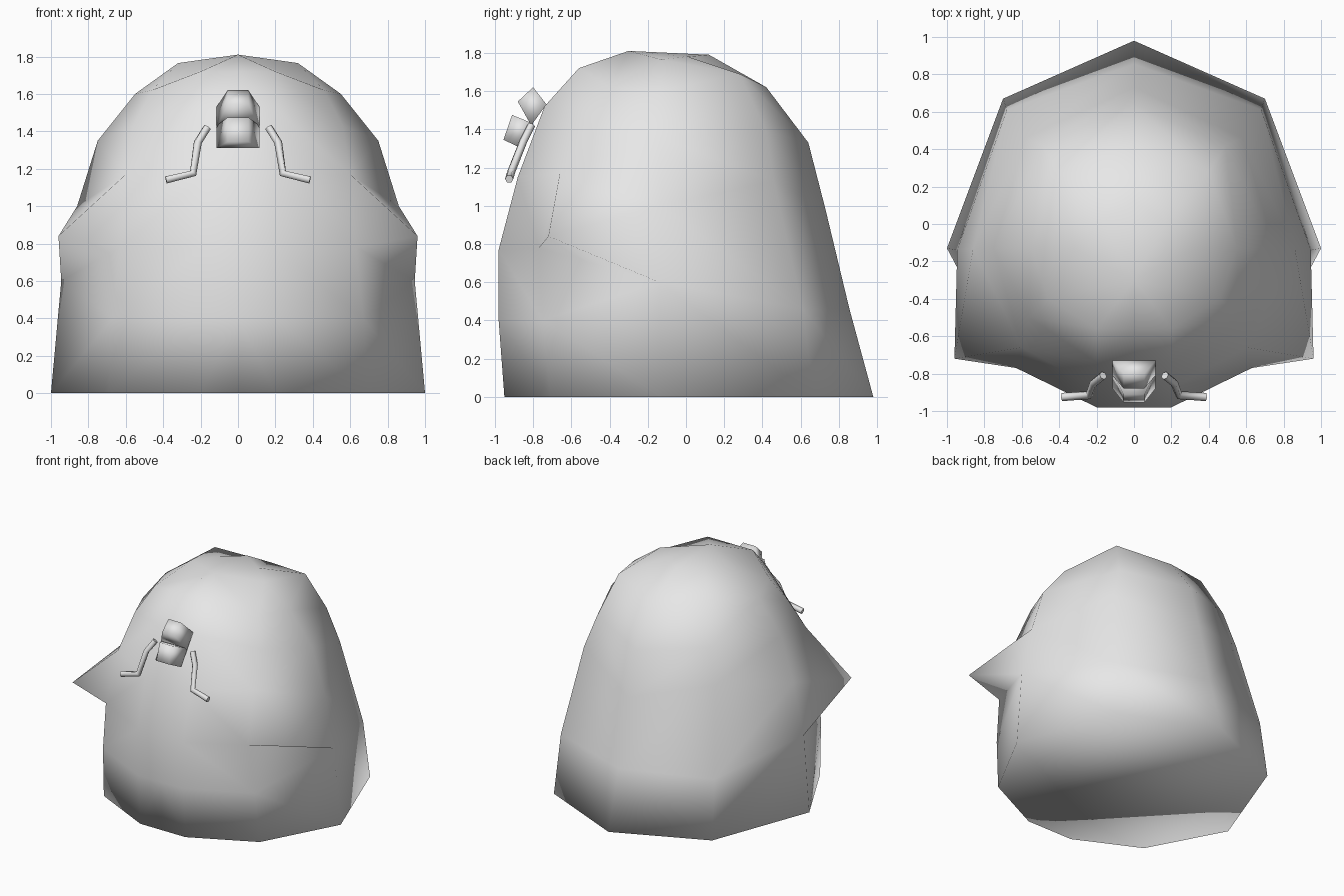
import bpy
import bmesh

cube = bpy.data.objects.get("Cube")
if cube:
    bpy.data.objects.remove(cube, do_unlink=True)

grey = bpy.data.materials.new("plain grey")
grey.use_nodes = True
grey.diffuse_color = (0.8, 0.8, 0.8, 1)
grey.node_tree.nodes["Principled BSDF"].inputs["Base Color"].default_value = (0.8, 0.8, 0.8, 1)


def finish(name, bm):
    """Turn a bmesh into a smooth grey object."""
    bmesh.ops.recalc_face_normals(bm, faces=bm.faces)
    mesh = bpy.data.meshes.new(name)
    bm.to_mesh(mesh)
    bm.free()
    for polygon in mesh.polygons:
        polygon.use_smooth = True
    mesh.materials.append(grey)
    obj = bpy.data.objects.new(name, mesh)
    bpy.context.collection.objects.link(obj)
    return obj


def mirror(obj):
    modifier = obj.modifiers.new("mirror", "MIRROR")
    modifier.use_axis[0] = True
    return modifier


# Left half of the body: columns run upward, ordered from the back to the front
back = [(0, .98, 0), (0, .855, .46), (0, .73, .98), (0, .64, 1.33), (0, .42, 1.62), (0, .12, 1.79)]
back_corner = [(.7, .67, 0), (.68, .61, .46), (.58, .46, 1.13), (.49, .42, 1.39), (.4, .28, 1.69), (.17, .01, 1.78)]
side = [(1, -.13, 0), (.945, -.14, .6), (.86, -.13, 1), (.75, -.13, 1.35), (.55, -.13, 1.6), (.32, -.13, 1.765)]
cheek = [(.69, -.71, 0), (.67, -.75, .4), (.63, -.77, .78), (.6, -.66, 1.17), (.56, -.5, 1.43), (.46, -.4, 1.62)]
front = [(.2, -.95, 0), (.2, -.98, .4), (.2, -.98, .77), (.2, -.88, 1.15), (.2, -.74, 1.52), (.2, -.56, 1.72)]
middle = [(0, y, z) for x, y, z in front]

bm = bmesh.new()
columns = [[bm.verts.new(p) for p in c] for c in (back, back_corner, side, cheek, front, middle)]
crown = bm.verts.new((0, -.3, 1.81))
spike = bm.verts.new((.96, -.72, .84))
s, c = columns[2], columns[3]

for a, b in zip(columns, columns[1:]):
    for i in range(len(a) - 1):
        if a is s and i in (1, 2):
            continue  # the cheek spike fills this gap
        bm.faces.new((a[i], b[i], b[i + 1], a[i + 1]))
    bm.faces.new((a[-1], b[-1], crown))

# Pointed cheek
bm.faces.new((s[1], c[1], c[2]))
bm.faces.new((c[3], s[3], s[2]))
rim = [s[1], c[2], c[3], s[2]]
for i, v in enumerate(rim):
    bm.faces.new((v, rim[(i + 1) % len(rim)], spike))

# Flat underside
bm.faces.new([column[0] for column in columns])
mirror(finish("body", bm)).merge_threshold = 0.001


# Two flared blocks in the middle of the face, wide at the root and narrow at the tip
def block(name, roots, tips):
    bm = bmesh.new()
    outline = [(.115, roots[0]), (.055, tips[0]), (.055, tips[1]), (.115, roots[1])]
    left, right = [[bm.verts.new((k * w, y, z)) for w, (y, z) in outline] for k in (1, -1)]
    bm.faces.new(left)
    bm.faces.new(right)
    for i in range(len(left)):
        j = (i + 1) % len(left)
        bm.faces.new((left[i], left[j], right[j], right[i]))
    finish(name, bm)


block("upper_face_block", [(-.73, 1.53), (-.81, 1.42)], [(-.8, 1.62), (-.88, 1.545)])
block("lower_face_block", [(-.8, 1.43), (-.88, 1.31)], [(-.91, 1.475), (-.955, 1.345)])

# Bent thin rods on both sides of the blocks
curve = bpy.data.curves.new("face_rods", "CURVE")
curve.dimensions = "3D"
curve.bevel_depth = 0.022
curve.bevel_resolution = 1
curve.use_fill_caps = True
curve.materials.append(grey)
path = [(.385, -.925, 1.14), (.24, -.915, 1.175), (.215, -.85, 1.34), (.165, -.81, 1.42)]
for k in (1, -1):
    spline = curve.splines.new("POLY")
    spline.points.add(len(path) - 1)
    for point, (x, y, z) in zip(spline.points, path):
        point.co = (k * x, y, z, 1)
    spline.use_smooth = True
rods = bpy.data.objects.new("face_rods", curve)
bpy.context.collection.objects.link(rods)
